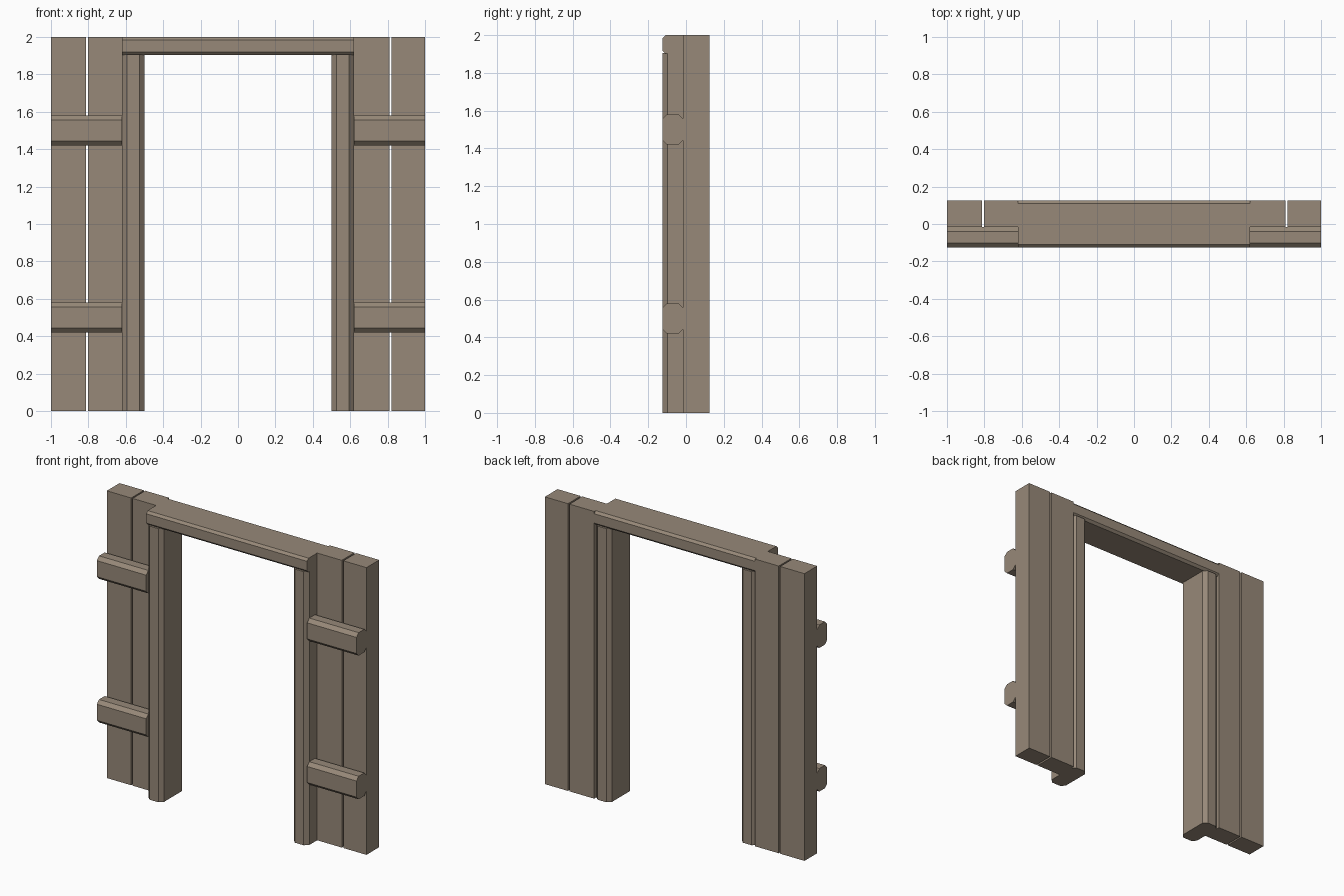
import bpy

cube = bpy.data.objects.get("Cube")
if cube:
    bpy.data.objects.remove(cube, do_unlink=True)

wood = bpy.data.materials.new("weathered_wood")
wood.use_nodes = True
colour = (0.31, 0.25, 0.19, 1)
wood.diffuse_color = colour
wood.node_tree.nodes["Principled BSDF"].inputs["Base Color"].default_value = colour


def beam(name, low, high, axis=2, cut=0.0):
    """Box from low to high; its four edges along the axis are chamfered by cut."""
    u, v = [a for a in range(3) if a != axis]
    if cut:
        ring = [(low[u] + cut, low[v]), (high[u] - cut, low[v]),
                (high[u], low[v] + cut), (high[u], high[v] - cut),
                (high[u] - cut, high[v]), (low[u] + cut, high[v]),
                (low[u], high[v] - cut), (low[u], low[v] + cut)]
    else:
        ring = [(low[u], low[v]), (high[u], low[v]),
                (high[u], high[v]), (low[u], high[v])]
    verts = []
    for end in (low[axis], high[axis]):
        for a, b in ring:
            p = [0, 0, 0]
            p[axis], p[u], p[v] = end, a, b
            verts.append(p)
    n = len(ring)
    faces = [tuple(reversed(range(n))), tuple(range(n, 2 * n))]
    faces += [(i, (i + 1) % n, n + (i + 1) % n, n + i) for i in range(n)]
    mesh = bpy.data.meshes.new(name)
    mesh.from_pydata(verts, [], faces)
    mesh.materials.append(wood)
    obj = bpy.data.objects.new(name, mesh)
    bpy.context.collection.objects.link(obj)


FRONT, BACK, PLANK_FRONT = -0.125, 0.125, -0.015
OPENING, FRAME = 0.5, 0.62

# Wall planks, wide and narrow, on each side of the doorway
for name, x0, x1 in (("right_outer_plank", -1, -0.813),
                     ("right_inner_plank", -0.802, -FRAME),
                     ("left_inner_plank", FRAME, 0.81),
                     ("left_outer_plank", 0.822, 1)):
    beam(name, (x0, PLANK_FRONT, 0), (x1, BACK, 2))

for side, s in (("left", 1), ("right", -1)):
    # Chamfered door post
    x0, x1 = sorted((s * OPENING, s * FRAME))
    beam(side + "_post", (x0, FRONT, 0), (x1, BACK, 1.905), 2, 0.026)
    # Chamfered horizontal battens holding the planks
    x0, x1 = sorted((s * FRAME, s * 1.0))
    for level, z in (("lower", 0.5), ("upper", 1.5)):
        beam(f"{side}_{level}_batten", (x0, FRONT, z - 0.08),
             (x1, PLANK_FRONT, z + 0.08), 0, 0.024)

# Lintel across the top
beam("lintel", (-FRAME, FRONT, 1.903), (FRAME, BACK, 2), 0, 0.016)

# Outward normals everywhere
import bmesh
for obj in bpy.context.collection.objects:
    if obj.type == 'MESH' and wood.name in obj.data.materials:
        bm = bmesh.new()
        bm.from_mesh(obj.data)
        bmesh.ops.recalc_face_normals(bm, faces=bm.faces)
        bm.to_mesh(obj.data)
        bm.free()
